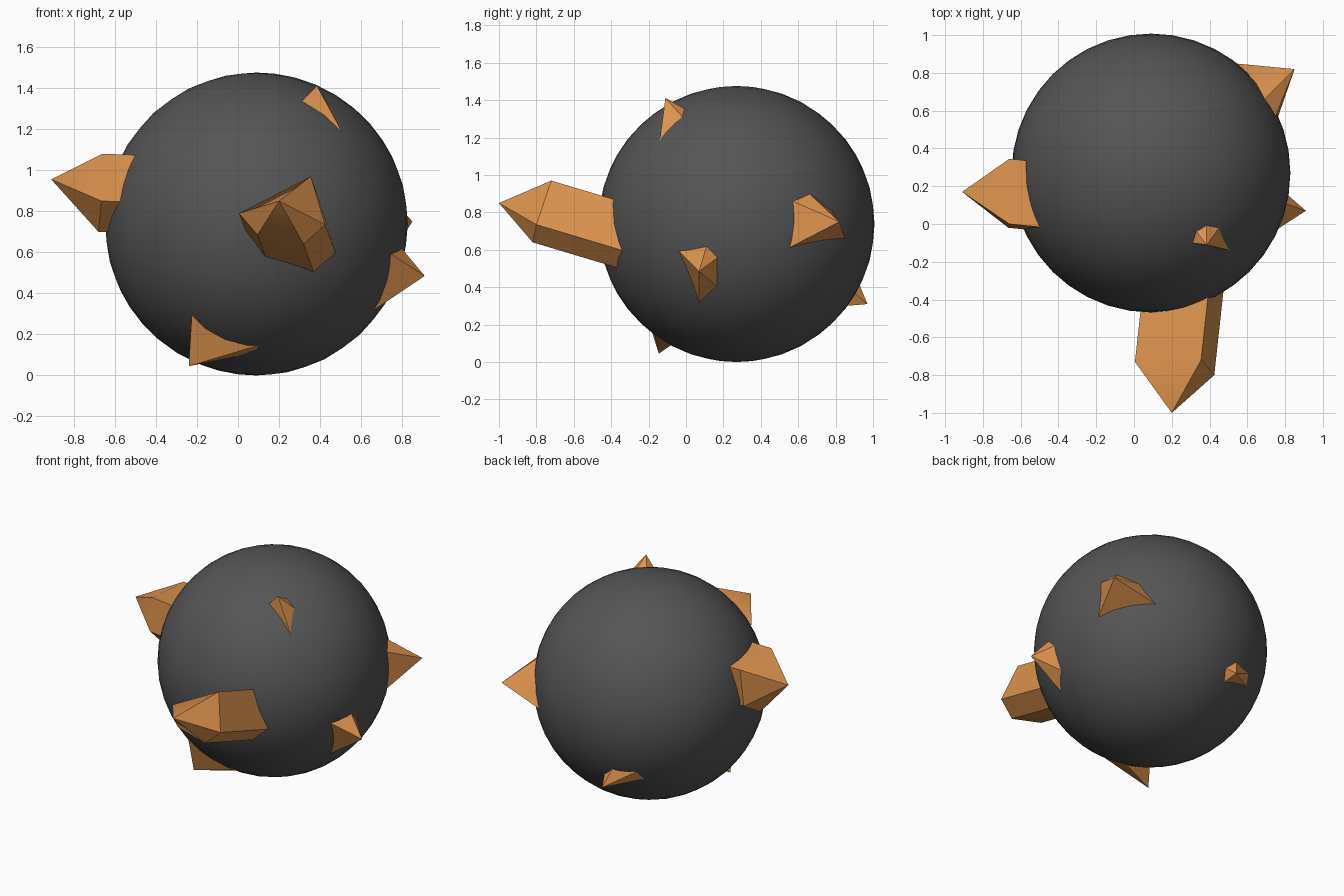
import bpy, bmesh
from mathutils import Vector

if "Cube" in bpy.data.objects:
    bpy.data.objects.remove(bpy.data.objects["Cube"])


def material(name, rgb):
    m = bpy.data.materials.new(name)
    m.diffuse_color = (*rgb, 1)
    m.use_nodes = True
    m.node_tree.nodes["Principled BSDF"].inputs["Base Color"].default_value = m.diffuse_color
    return m


STONE = material("dark_stone", (0.09, 0.09, 0.09))
AMBER = material("amber_crystal", (0.72, 0.29, 0.075))

# Round stone body
bpy.ops.mesh.primitive_ico_sphere_add(subdivisions=4, radius=0.738, location=(0.09, 0.27, 0.738))
body = bpy.context.object
body.name = "stone_body"
body.data.materials.append(STONE)
bpy.ops.object.shade_smooth()


def crystal(name, tip, ring, sink=None):
    """Pointed crystal: tip plus ring of corners, sunk into the stone.
    With a sink vector the ring continues as a prism, otherwise the cone widens."""
    tip = Vector(tip)
    ring = [Vector(p) for p in ring]
    if sink:
        base = [p + Vector(sink) for p in ring]
    else:
        base = [tip + (p - tip) * 1.2 for p in ring]
        ring = []
    bm = bmesh.new()
    for p in [tip] + ring + base:
        bm.verts.new(p)
    bmesh.ops.convex_hull(bm, input=bm.verts[:])
    bmesh.ops.recalc_face_normals(bm, faces=bm.faces[:])
    me = bpy.data.meshes.new(name)
    bm.to_mesh(me)
    bm.free()
    me.materials.append(AMBER)
    ob = bpy.data.objects.new(name, me)
    bpy.context.collection.objects.link(ob)
    bpy.ops.object.select_all(action='DESELECT')
    ob.select_set(True)
    bpy.context.view_layer.objects.active = ob
    bpy.ops.object.shade_smooth_by_angle(angle=0.6)


# Long prism crystals
crystal("front_crystal", (0.2, -1.0, 0.85),
        [(0.005, -0.73, 0.79), (0.355, -0.72, 0.97), (0.425, -0.8, 0.735),
         (0.32, -0.82, 0.64), (0.095, -0.8, 0.685)], (0.06, 0.55, -0.165))
crystal("left_crystal", (-0.91, 0.17, 0.955),
        [(-0.66, 0.0, 1.08), (-0.66, 0.345, 1.06), (-0.67, 0.32, 0.8),
         (-0.68, 0.15, 0.70), (-0.665, -0.02, 0.85)], (0.3, -0.03, -0.01))

# Short pointed crystals
crystal("right_crystal", (0.91, 0.07, 0.485),
        [(0.74, -0.04, 0.595), (0.797, 0.11, 0.62), (0.795, 0.17, 0.56),
         (0.73, 0.17, 0.40), (0.65, 0.07, 0.31)])
crystal("top_crystal", (0.385, -0.11, 1.412),
        [(0.305, -0.10, 1.33), (0.33, -0.04, 1.36), (0.385, 0.0, 1.35),
         (0.45, -0.02, 1.31), (0.505, -0.14, 1.19)])
crystal("back_right_crystal", (0.85, 0.82, 0.75),
        [(0.757, 0.55, 0.61), (0.75, 0.57, 0.86), (0.69, 0.66, 0.90),
         (0.61, 0.78, 0.81), (0.535, 0.85, 0.66)])
crystal("bottom_crystal", (-0.24, -0.145, 0.045),
        [(-0.225, -0.227, 0.30), (0.11, -0.168, 0.15), (0.10, -0.14, 0.13),
         (-0.02, -0.08, 0.09), (-0.18, -0.06, 0.13)])
crystal("back_crystal", (-0.03, 0.97, 0.31),
        [(0.0, 0.90, 0.37), (-0.07, 0.925, 0.42), (-0.19, 0.88, 0.41),
         (-0.22, 0.83, 0.36), (-0.03, 0.855, 0.30)])
